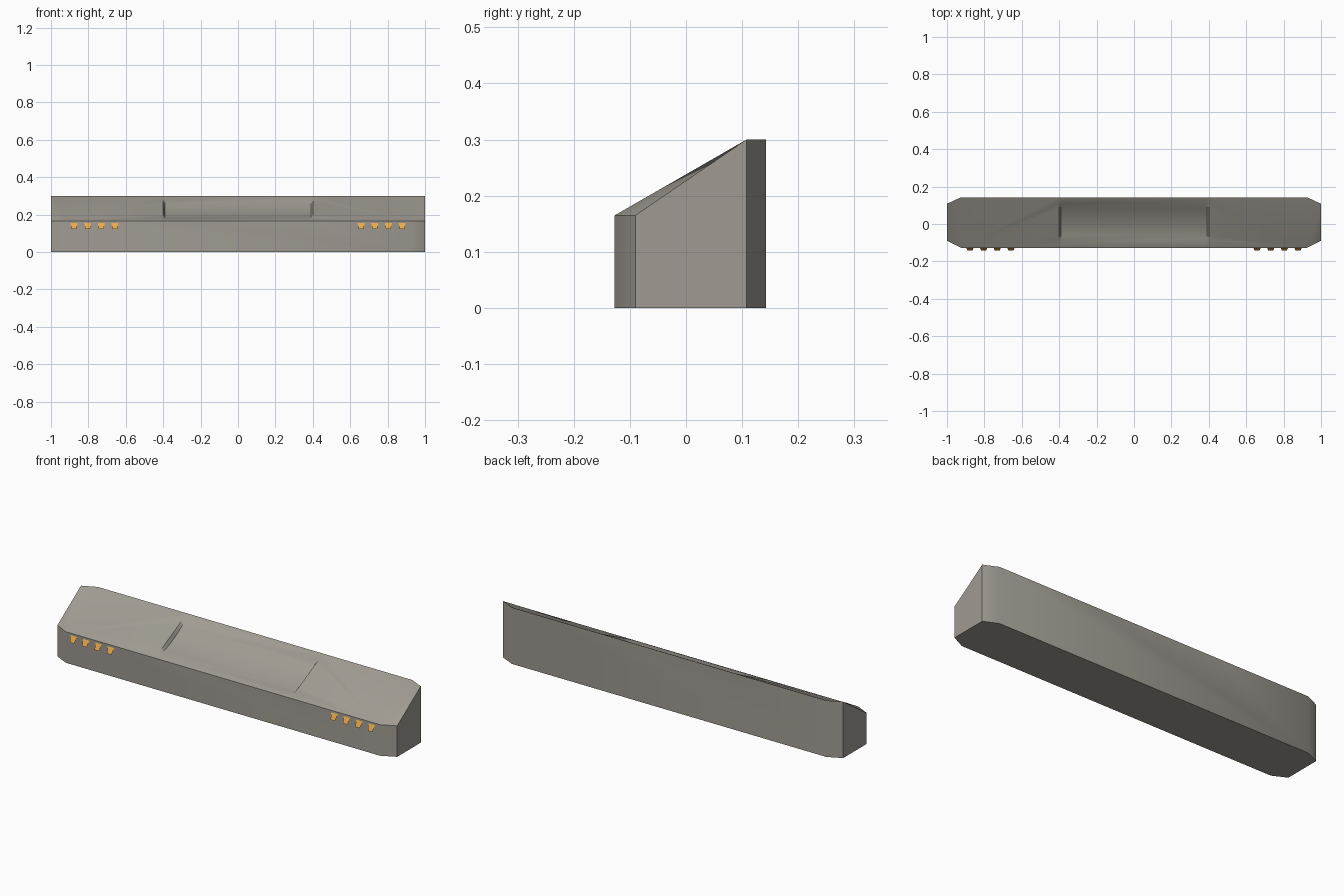
import bpy, bmesh

if "Cube" in bpy.data.objects:
    bpy.data.objects.remove(bpy.data.objects["Cube"])

FRONT, BACK = -0.127, 0.143
LOW, HIGH = 0.165, 0.30


def material(name, rgb):
    m = bpy.data.materials.new(name)
    m.diffuse_color = (*rgb, 1)
    m.use_nodes = True
    m.node_tree.nodes["Principled BSDF"].inputs["Base Color"].default_value = m.diffuse_color
    return m


def finish(bm, name, mat):
    me = bpy.data.meshes.new(name)
    bm.to_mesh(me)
    bm.free()
    ob = bpy.data.objects.new(name, me)
    bpy.context.collection.objects.link(ob)
    me.materials.append(mat)
    return ob


def slope(y):
    return LOW + (HIGH - LOW) * (y - FRONT) / (BACK - FRONT)


concrete = material("warm grey", (0.35, 0.33, 0.29))
amber = material("amber", (0.80, 0.40, 0.07))

# Body: sloped top with a shallow scoop, built as cross-sections along x
bm = bmesh.new()
N, Y0, Y1 = 10, -0.108, 0.132
ys = [FRONT] + [Y0 + (Y1 - Y0) * i / N for i in range(N + 1)] + [BACK]


def scoop_row(x, depth):
    row = []
    for y in ys:
        t = min(max((y - Y0) / (Y1 - Y0), 0), 1)
        row.append(bm.verts.new((x, y, slope(y) - depth * 4 * t * (1 - t))))
    return row


rows = [scoop_row(x, d) for x, d in ((-0.40, 0), (-0.39, 0.022), (0.39, 0.022), (0.40, 0))]
for a, b in zip(rows, rows[1:]):
    for i in range(len(ys) - 1):
        bm.faces.new((a[i], b[i], b[i + 1], a[i + 1]))

# Flat shoulders and chamfered ends on both sides
rim = {}
for s, row in ((-1, rows[0]), (1, rows[-1])):
    f = bm.verts.new((s * 0.925, FRONT, LOW))
    b = bm.verts.new((s * 0.925, BACK, HIGH))
    ef = bm.verts.new((s, -0.09, LOW))
    eb = bm.verts.new((s, 0.108, HIGH))
    bm.faces.new(row + [b, f])
    bm.faces.new((f, ef, eb))
    bm.faces.new((f, eb, b))
    rim[s] = (f, ef, eb, b)

# Walls and underside follow the rim
f, ef, eb, b = rim[1]
lf, lef, leb, lb = rim[-1]
loop = [lef, lf] + [r[0] for r in rows] + [f, ef, eb, b] + [r[-1] for r in reversed(rows)] + [lb, leb]
key = [lef, lf, f, ef, eb, b, lb, leb]
base = {v: bm.verts.new((v.co.x, v.co.y, 0)) for v in key}
for i, v in enumerate(key):
    w = key[(i + 1) % len(key)]
    k, end = loop.index(v), loop.index(w)
    span = [v]
    while k != end:
        k = (k + 1) % len(loop)
        span.append(loop[k])
    bm.faces.new([base[v], base[w]] + span[::-1])
bm.faces.new([base[v] for v in key])
bmesh.ops.recalc_face_normals(bm, faces=bm.faces)
body = finish(bm, "barrier_body", concrete)
bpy.context.view_layer.objects.active = body
body.select_set(True)
bpy.ops.object.shade_smooth_by_angle(angle=0.56)

# Tilted amber reflector tabs, four near each end of the front
bm = bmesh.new()
for s in (-1, 1):
    for i in range(4):
        x = s * (0.658 + 0.073 * i)
        bm.faces.new([bm.verts.new(p) for p in (
            (x - 0.013, -0.143, 0.123), (x + 0.013, -0.143, 0.123),
            (x + 0.019, FRONT - 0.001, 0.155), (x - 0.019, FRONT - 0.001, 0.155))])
finish(bm, "reflector_tabs", amber)
